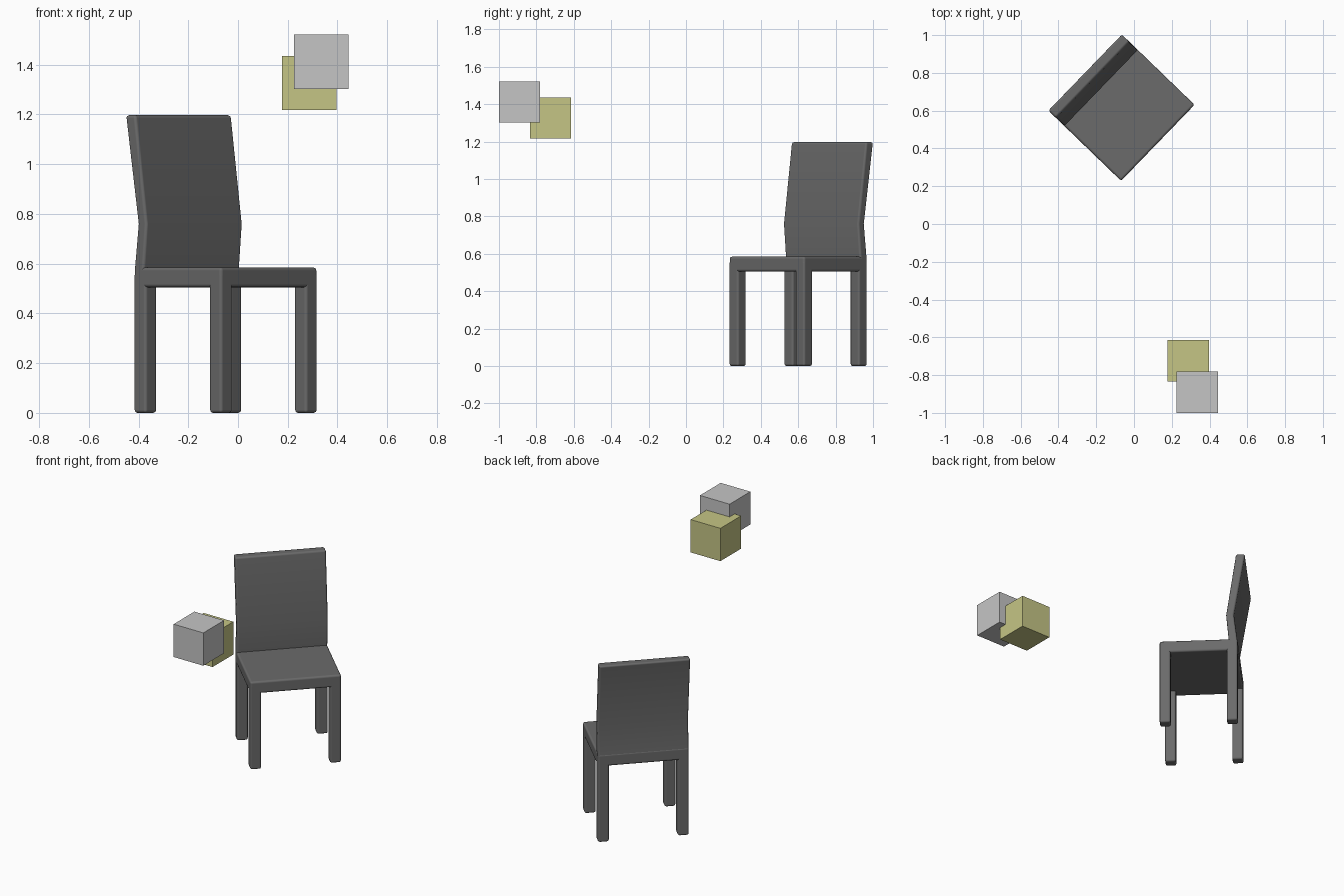
import bpy
import bmesh
import math
from mathutils import Matrix

cube = bpy.data.objects.get("Cube")
if cube:
    bpy.data.objects.remove(cube, do_unlink=True)


def make_material(name, r, g, b):
    mat = bpy.data.materials.new(name)
    mat.use_nodes = True
    mat.diffuse_color = (r, g, b, 1)
    mat.node_tree.nodes["Principled BSDF"].inputs["Base Color"].default_value = (r, g, b, 1)
    return mat


charcoal = make_material("charcoal", 0.145, 0.145, 0.145)
light_grey = make_material("light grey", 0.56, 0.56, 0.56)
olive_yellow = make_material("olive yellow", 0.56, 0.56, 0.235)

# The chair is built facing -y, then turned and moved into place
CHAIR = Matrix.Translation((-0.05, 0.60, 0)) @ Matrix.Rotation(math.radians(46), 4, "Z")
HALF_W, HALF_D, LEG = 0.28, 0.245, 0.068
SEAT_BOTTOM, SEAT_TOP = 0.505, 0.585


def prism(name, profile, x0, x1, mat, matrix=Matrix(), bevel=0.0):
    """Extrude a (y, z) profile from x0 to x1, with optional rounded edges."""
    bm = bmesh.new()
    face = bm.faces.new([bm.verts.new((x0, y, z)) for y, z in profile])
    ext = bmesh.ops.extrude_face_region(bm, geom=[face])
    moved = [v for v in ext["geom"] if isinstance(v, bmesh.types.BMVert)]
    bmesh.ops.translate(bm, verts=moved, vec=(x1 - x0, 0, 0))
    bmesh.ops.recalc_face_normals(bm, faces=bm.faces)
    mesh = bpy.data.meshes.new(name)
    bm.to_mesh(mesh)
    bm.free()
    mesh.materials.append(mat)
    obj = bpy.data.objects.new(name, mesh)
    bpy.context.collection.objects.link(obj)
    obj.matrix_world = matrix
    if bevel:
        mod = obj.modifiers.new("rounded edges", "BEVEL")
        mod.width = bevel
        mod.segments = 3
        mod.limit_method = "ANGLE"
        mod.angle_limit = math.radians(40)
        mesh.shade_smooth()
        mod.harden_normals = True
    return obj


def box(name, x0, x1, y0, y1, z0, z1, mat, matrix=Matrix(), bevel=0.0):
    return prism(name, [(y0, z0), (y1, z0), (y1, z1), (y0, z1)], x0, x1, mat, matrix, bevel)


# Seat
box("seat", -HALF_W, HALF_W, -HALF_D, HALF_D, SEAT_BOTTOM, SEAT_TOP, charcoal, CHAIR, 0.013)

# Four square legs at the seat corners
for side, sx in (("right", -1), ("left", 1)):
    for end, sy in (("front", -1), ("back", 1)):
        xs = sorted((sx * HALF_W, sx * (HALF_W - LEG)))
        ys = sorted((sy * HALF_D, sy * (HALF_D - LEG)))
        box(f"{end}_{side}_leg", *xs, *ys, 0, SEAT_TOP - 0.02, charcoal, CHAIR, 0.012)

# Backrest, bent forward at the lumbar and leaning back above it
back_profile = [(0.19, SEAT_BOTTOM), (HALF_D, SEAT_BOTTOM), (0.243, 0.58), (0.222, 0.76),
                (0.292, 1.197), (0.235, 1.197), (0.173, 0.76), (0.189, 0.58)]
prism("backrest", back_profile, -HALF_W, HALF_W, charcoal, CHAIR, 0.012)

# Two floating cubes
SIZE = 0.219
for name, x, y, z, mat in (("grey_cube", 0.225, -1.0, 1.302, light_grey),
                           ("yellow_cube", 0.177, -0.834, 1.217, olive_yellow)):
    box(name, x, x + SIZE, y, y + SIZE, z, z + SIZE, mat)
